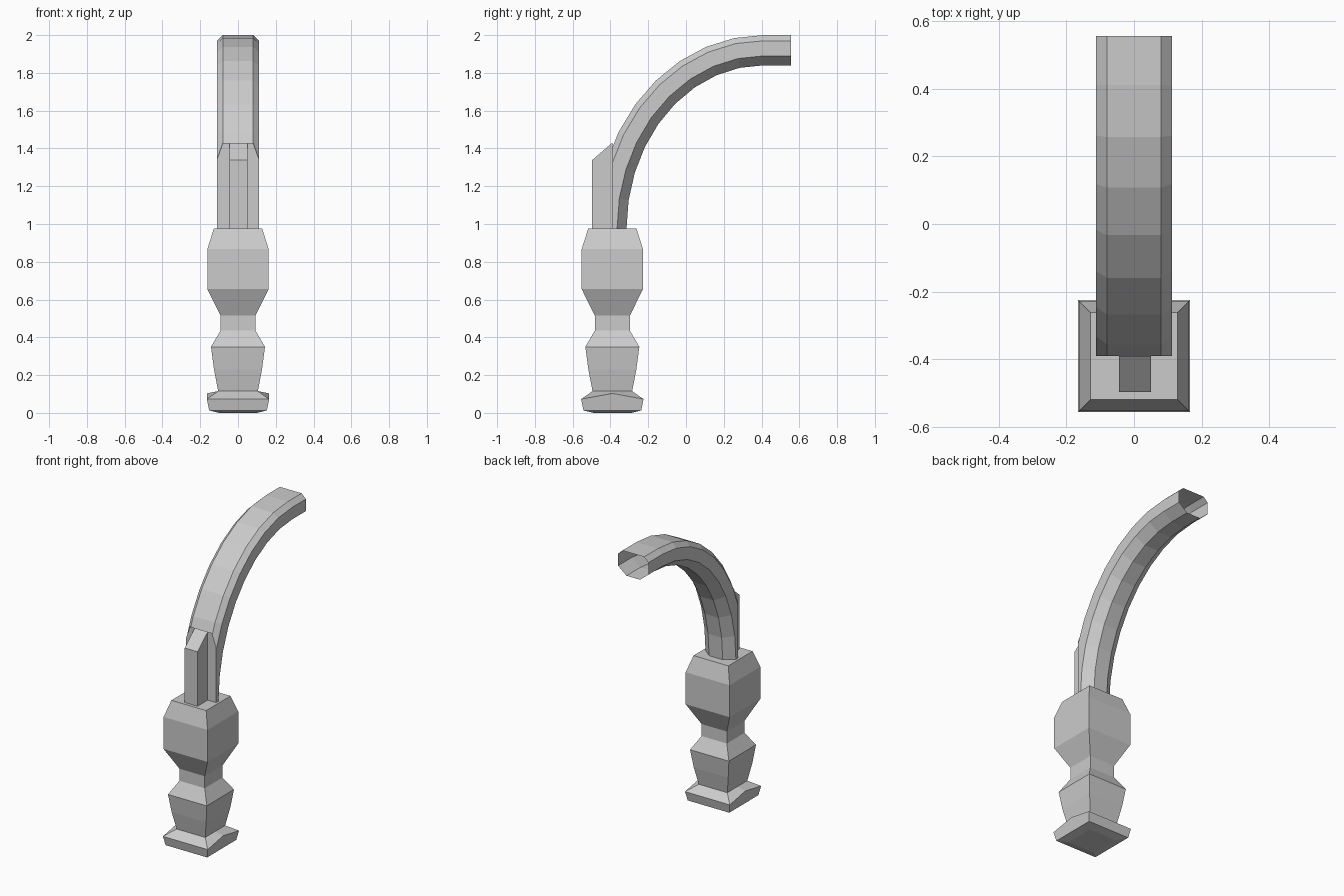
import bpy, bmesh
from math import sin, cos, radians

if "Cube" in bpy.data.objects:
    bpy.data.objects.remove(bpy.data.objects["Cube"])

CY = -0.39      # y of the post axis and of the flat cut in the spout


def finish(name, bm):
    bmesh.ops.recalc_face_normals(bm, faces=bm.faces)
    mesh = bpy.data.meshes.new(name)
    bm.to_mesh(mesh)
    bm.free()
    ob = bpy.data.objects.new(name, mesh)
    bpy.context.collection.objects.link(ob)
    return ob


def loft(bm, rings):
    for a, b in zip(rings, rings[1:]):
        n = len(a)
        for i in range(n):
            j = (i + 1) % n
            bm.faces.new((a[i], a[j], b[j], b[i]))


# square turned post: (half width, height)
profile = [(0.10, 0.0), (0.153, 0.013), (0.165, 0.073), (0.105, 0.115),
           (0.127, 0.23), (0.143, 0.35), (0.093, 0.435), (0.093, 0.515),
           (0.162, 0.655), (0.162, 0.868), (0.128, 0.975)]
around = [(-1, -1), (0, -1), (1, -1), (1, 0), (1, 1), (0, 1), (-1, 1), (-1, 0)]
bm = bmesh.new()
rings = []
for k, (h, z) in enumerate(profile):
    # the foot rim peaks at the middle of its two sides
    rings.append([bm.verts.new((h * x, CY + h * y, z + (0.03 if k == 2 and y == 0 else 0)))
                  for x, y in around])
loft(bm, rings)
bm.faces.new(rings[0])
bm.faces.new(rings[-1])
finish("square_post", bm)

# curved spout: eight-sided open tube, section is (x, distance from inner curve)
section = [(-0.05, 0), (0.05, 0), (0.112, 0.05), (0.112, 0.13),
           (0.08, 0.16), (-0.08, 0.16), (-0.112, 0.13), (-0.112, 0.05)]
bm = bmesh.new()
rings = [[bm.verts.new((x, 0.555, 1.84 + d)) for x, d in section]]
for step in range(10):
    t = radians(10 * step)
    rings.append([bm.verts.new((x, 0.41 - (0.725 + d) * sin(t),
                                0.975 + (0.865 + d) * cos(t))) for x, d in section])
loft(bm, rings)
# flat vertical cut at the front
bmesh.ops.bisect_plane(bm, geom=bm.verts[:] + bm.edges[:] + bm.faces[:],
                       plane_co=(0, CY, 0), plane_no=(0, -1, 0), clear_outer=True)
finish("curved_spout", bm)

# panel closing the flat cut
bm = bmesh.new()
bm.faces.new([bm.verts.new((x, CY, z)) for x, z in
              [(-0.112, 0.975), (0.112, 0.975), (0.112, 1.34),
               (0.08, 1.43), (-0.08, 1.43), (-0.112, 1.34)]])
finish("spout_front_panel", bm)

# narrow rib with a sloped top
bm = bmesh.new()
rings = [[bm.verts.new((x, y, z)) for y, z in
          [(-0.497, 0.975), (CY, 0.975), (CY, 1.43), (-0.497, 1.338)]]
         for x in (-0.045, 0.05)]
loft(bm, rings)
bm.faces.new(rings[0])
bm.faces.new(rings[1])
finish("front_rib", bm)
